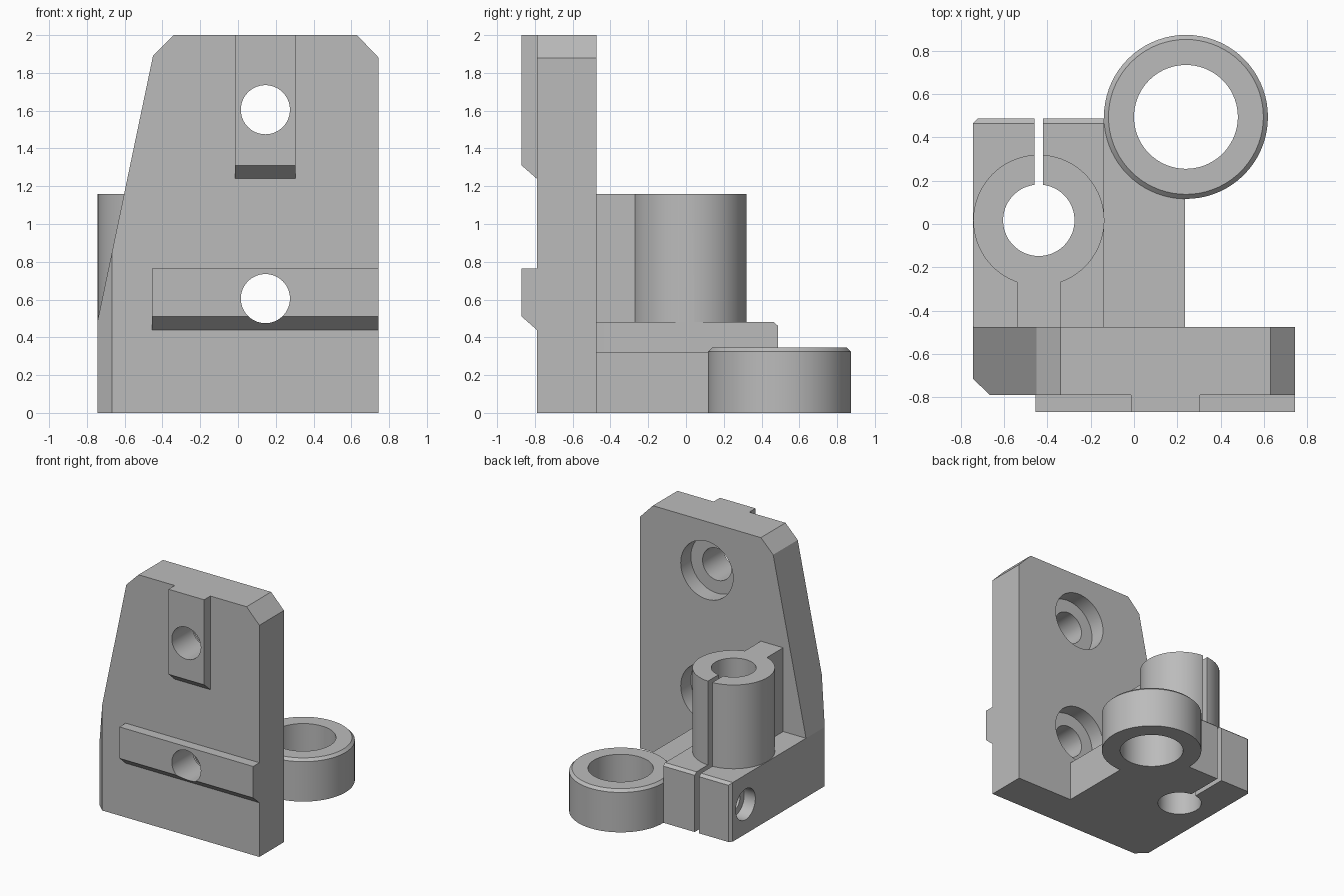
import bpy, bmesh, math
from mathutils import Matrix, Vector

cube = bpy.data.objects.get("Cube")
if cube:
    bpy.data.objects.remove(cube, do_unlink=True)

grey = bpy.data.materials.new("matte_grey")
grey.use_nodes = True
grey.diffuse_color = (0.5, 0.5, 0.5, 1)
grey.node_tree.nodes["Principled BSDF"].inputs["Base Color"].default_value = (0.5, 0.5, 0.5, 1)


def finish(name, bm):
    bmesh.ops.recalc_face_normals(bm, faces=bm.faces)
    mesh = bpy.data.meshes.new(name)
    bm.to_mesh(mesh)
    bm.free()
    mesh.materials.append(grey)
    ob = bpy.data.objects.new(name, mesh)
    bpy.context.collection.objects.link(ob)
    return ob


def prism(name, axis, points, lo, hi):
    """Extrude a 2D outline along an axis; points use the other two axes in order."""
    bm = bmesh.new()

    def place(p, d):
        c = list(p)
        c.insert("xyz".index(axis), d)
        return bm.verts.new(c)

    face = bm.faces.new([place(p, lo) for p in points])
    grown = bmesh.ops.extrude_face_region(bm, geom=[face])
    step = Vector([hi - lo if a == axis else 0 for a in "xyz"])
    bmesh.ops.translate(bm, vec=step, verts=[v for v in grown["geom"] if isinstance(v, bmesh.types.BMVert)])
    return finish(name, bm)


def box(name, x0, x1, y0, y1, z0, z1):
    return prism(name, "z", [(x0, y0), (x1, y0), (x1, y1), (x0, y1)], z0, z1)


def cylinder(name, axis, centre, radius, lo, hi, chamfer=0):
    """Round bar along an axis, with an optional chamfer on its upper rim."""
    bm = bmesh.new()
    bmesh.ops.create_cone(bm, cap_ends=True, segments=72, radius1=radius, radius2=radius, depth=hi - lo)
    if chamfer:
        rim = [e for e in bm.edges if all(v.co.z > 0 for v in e.verts)]
        bmesh.ops.bevel(bm, geom=rim, offset=chamfer, segments=1, affect="EDGES")
    turn = {"x": Matrix.Rotation(math.pi / 2, 4, "Y"),
            "y": Matrix.Rotation(math.pi / 2, 4, "X"),
            "z": Matrix.Identity(4)}[axis]
    bm.transform(turn)
    c = list(centre)
    c.insert("xyz".index(axis), (lo + hi) / 2)
    bmesh.ops.translate(bm, vec=c, verts=bm.verts)
    return finish(name, bm)


def combine(target, parts, operation):
    """Merge parts into the target, or cut them from it, and remove them."""
    for part in parts:
        mod = target.modifiers.new(part.name, "BOOLEAN")
        mod.operation = operation
        mod.solver = "EXACT"
        mod.object = part
        bpy.context.view_layer.objects.active = target
        bpy.ops.object.modifier_apply(modifier=mod.name)
        bpy.data.objects.remove(part, do_unlink=True)


# Upright mounting plate with a slanted side and a chamfered front corner
bracket = prism("mounting_bracket", "y", [
    (-0.745, 0), (0.745, 0), (0.745, 1.88), (0.63, 2),
    (-0.34, 2), (-0.45, 1.89), (-0.745, 0.48)], -0.79, -0.475)
combine(bracket, [prism("plate_corner_cut", "z", [
    (-0.845, -0.62), (-0.645, -0.81), (-0.845, -0.81)], -0.1, 1.2)], "DIFFERENCE")


# Locating keys on the front, each with a sloped underside
def key(name, x0, x1, bottom, top):
    return prism(name, "x", [(-0.87, bottom + 0.07), (-0.79, bottom), (-0.7, bottom),
                             (-0.7, top), (-0.87, top)], x0, x1)


# Clamp foot with chamfered back edges
foot = prism("clamp_foot", "x", [(-0.475, 0), (0.488, 0), (0.488, 0.46),
                                 (0.465, 0.48), (-0.475, 0.48)], -0.745, -0.138)
combine(foot, [prism("foot_corner_cut", "z", [
    (-0.765, 0.445), (-0.7, 0.51), (-0.765, 0.51)], -0.1, 0.6)], "DIFFERENCE")

combine(bracket, [
    key("vertical_key", -0.015, 0.305, 1.24, 2),
    key("horizontal_key", -0.455, 0.745, 0.44, 0.765),
    foot,
    box("ring_arm", -0.138, 0.235, -0.475, 0.488, 0, 0.322),
    box("clamp_web", -0.54, -0.34, -0.5, -0.2, 0, 1.16),
    cylinder("clamp_sleeve", "z", (-0.44, 0.017), 0.303, 0, 1.16),
    cylinder("bearing_ring", "z", (0.24, 0.495), 0.379, 0, 0.345, 0.021),
], "UNION")

# Bores, clamping slit and clamp screw hole
cuts = [
    cylinder("ring_bore", "z", (0.24, 0.495), 0.24, -0.1, 0.6),
    cylinder("sleeve_bore", "z", (-0.44, 0.017), 0.165, -0.1, 1.3),
    box("clamp_slit", -0.46, -0.42, 0.1, 0.6, -0.1, 1.3),
    cylinder("screw_recess", "x", (0.3, 0.24), 0.125, -0.85, -0.645),
    cylinder("screw_hole", "x", (0.3, 0.24), 0.07, -0.8, -0.2),
]
# Counterbored mounting holes
for z in (0.605, 1.605):
    cuts += [cylinder("mounting_hole", "y", (0.145, z), 0.13, -1, -0.4),
             cylinder("mounting_recess", "y", (0.145, z), 0.235, -0.605, -0.4)]
combine(bracket, cuts, "DIFFERENCE")

# Smooth the round walls and keep every real edge crisp
bpy.ops.object.select_all(action="DESELECT")
bracket.select_set(True)
bpy.context.view_layer.objects.active = bracket
bpy.ops.object.shade_smooth_by_angle(angle=math.radians(8))
